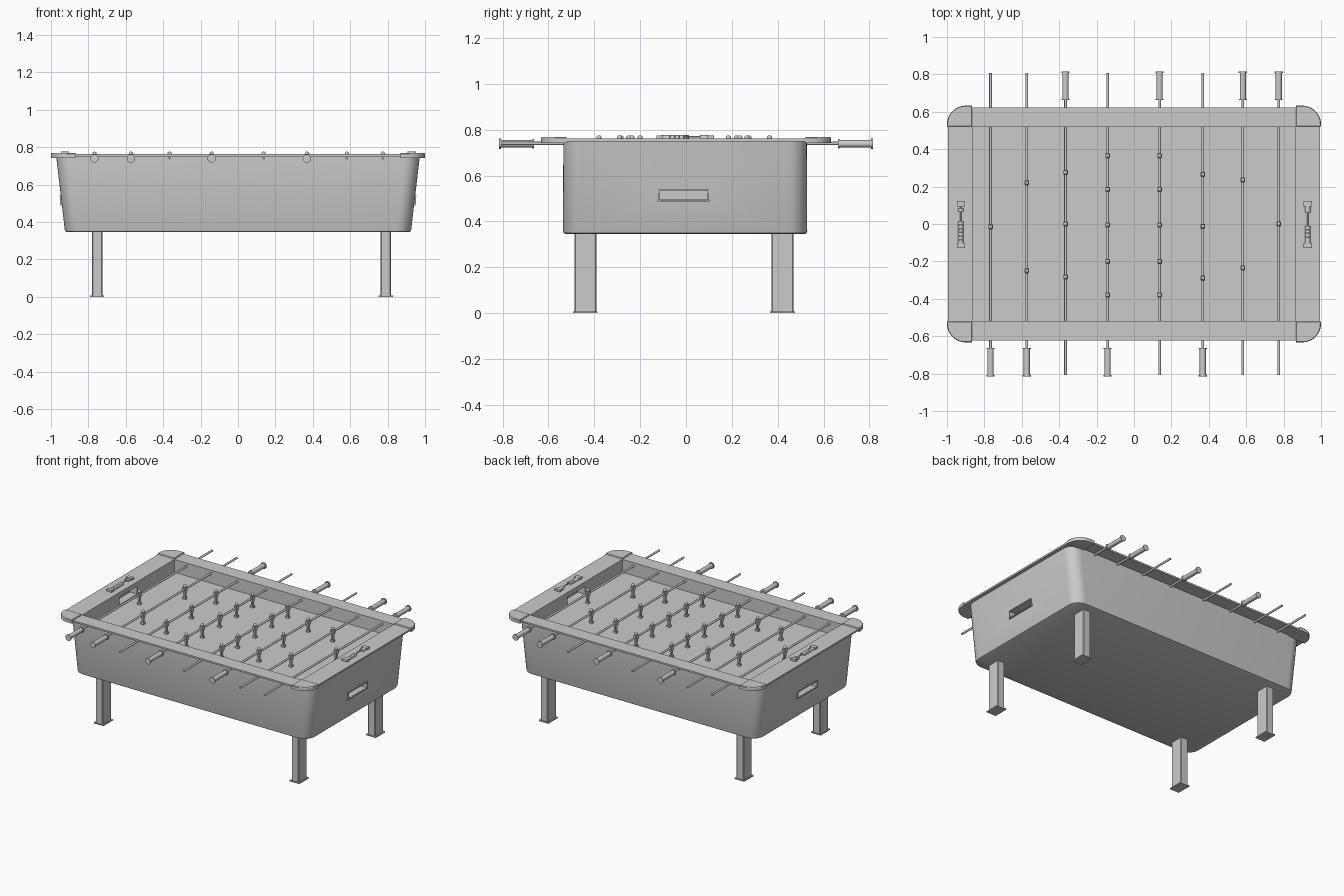
import bpy, bmesh
from math import pi, sin, cos, radians
from mathutils import Matrix, Vector

if "Cube" in bpy.data.objects:
    bpy.data.objects.remove(bpy.data.objects["Cube"], do_unlink=True)

grey = bpy.data.materials.new("plain_grey")
grey.use_nodes = True
grey.diffuse_color = (0.6, 0.6, 0.6, 1)
grey.node_tree.nodes["Principled BSDF"].inputs["Base Color"].default_value = (0.6, 0.6, 0.6, 1)


def box(bm, center, size):
    m = Matrix.Translation(center) @ Matrix.Diagonal((*size, 1))
    return bmesh.ops.create_cube(bm, size=1, matrix=m)["verts"]


def cyl_y(bm, x, z, y0, y1, r, sides=20):
    """Cylinder along y."""
    m = Matrix.Translation((x, (y0 + y1) / 2, z)) @ Matrix.Rotation(pi / 2, 4, "X")
    bmesh.ops.create_cone(bm, cap_ends=True, segments=sides, matrix=m,
                          radius1=r, radius2=r, depth=abs(y1 - y0))


def rounded_outline(hx, hy, r, steps=8):
    """Counter-clockwise rectangle with round corners."""
    pts = []
    for i, (sx, sy) in enumerate(((1, 1), (-1, 1), (-1, -1), (1, -1))):
        for k in range(steps + 1):
            a = (i + k / steps) * pi / 2
            pts.append((sx * (hx - r) + r * cos(a), sy * (hy - r) + r * sin(a)))
    return pts


def loft(bm, rings):
    """Closed solid through outlines given as (points, z)."""
    loops = [[bm.verts.new((x, y, z)) for x, y in pts] for pts, z in rings]
    for low, high in zip(loops, loops[1:]):
        n = len(low)
        for i in range(n):
            j = (i + 1) % n
            bm.faces.new((low[i], low[j], high[j], high[i]))
    bm.faces.new(loops[0][::-1])
    bm.faces.new(loops[-1])


def finish(bm, name, smooth=True):
    bmesh.ops.recalc_face_normals(bm, faces=bm.faces)
    mesh = bpy.data.meshes.new(name)
    bm.to_mesh(mesh)
    bm.free()
    mesh.materials.append(grey)
    ob = bpy.data.objects.new(name, mesh)
    bpy.context.collection.objects.link(ob)
    if smooth:
        shade(ob)
    return ob


def shade(ob):
    bpy.ops.object.select_all(action="DESELECT")
    ob.select_set(True)
    bpy.context.view_layer.objects.active = ob
    bpy.ops.object.shade_smooth_by_angle(angle=radians(30))


def cut(ob, center, size):
    """Subtract a box and discard the cutter."""
    bm = bmesh.new()
    box(bm, center, size)
    cutter = finish(bm, "cutter", smooth=False)
    cutter.hide_render = True
    mod = ob.modifiers.new("cut", "BOOLEAN")
    mod.operation, mod.solver, mod.object = "DIFFERENCE", "EXACT", cutter
    bpy.ops.object.select_all(action="DESELECT")
    ob.select_set(True)
    bpy.context.view_layer.objects.active = ob
    bpy.ops.object.modifier_apply(modifier=mod.name)
    bpy.data.objects.remove(cutter, do_unlink=True)


FLOOR, RAIL_LOW, RAIL_TOP, ROD_Z = 0.67, 0.75, 0.762, 0.741

# Cabinet: tapered tub with a playfield, two goals and two grip recesses
bm = bmesh.new()
loft(bm, [(rounded_outline(0.915, 0.522, 0.07), 0.345),
          (rounded_outline(0.923, 0.53, 0.078), 0.349),
          (rounded_outline(0.926, 0.533, 0.08), 0.357),
          (rounded_outline(0.972, 0.531, 0.08), RAIL_LOW)])
bmesh.ops.translate(bm, verts=bm.verts, vec=(0, -0.004, 0))
cabinet = finish(bm, "cabinet", smooth=False)
cut(cabinet, (0, 0, FLOOR + 0.1), (1.728, 1.036, 0.2))
for side in (-1, 1):
    cut(cabinet, (side * 0.87, 0, 0.702), (0.1, 0.2, 0.056))
    cut(cabinet, (side * 0.94, -0.01, 0.516), (0.09, 0.206, 0.042))
shade(cabinet)

# Top rail around the playfield
bm = bmesh.new()
outline = rounded_outline(0.995, 0.622, 0.1)
loft(bm, [(outline, RAIL_LOW), (outline, RAIL_TOP)])
rail = finish(bm, "top_rail", smooth=False)
cut(rail, (0, 0, RAIL_TOP), (1.728, 1.036, 0.2))
shade(rail)

# Thicker corner caps on the rail
for sx in (-1, 1):
    for sy in (-1, 1):
        arc = [(0.9 + 0.1 * cos(k * pi / 20), 0.533 + 0.1 * sin(k * pi / 20)) for k in range(11)]
        shape = [(0.865, 0.52), (1.0, 0.52)] + arc + [(0.865, 0.633)]
        mid = Vector((0.93, 0.57))
        rim = [tuple(mid + (Vector(p) - mid) * 0.94) for p in shape]
        rings = [(shape, 0.743), (shape, 0.764), (rim, 0.769)]
        bm = bmesh.new()
        loft(bm, [([(sx * x, sy * y) for x, y in pts], z) for pts, z in rings])
        finish(bm, f"corner_cap_{'right' if sx < 0 else 'left'}_{'front' if sy < 0 else 'back'}")

# Legs with flat feet
for lx in (-0.753, 0.79):
    for ly in (-0.439, 0.421):
        bm = bmesh.new()
        box(bm, (lx, ly, 0.177), (0.057, 0.097, 0.345))
        bmesh.ops.bevel(bm, geom=[e for e in bm.edges if abs(e.verts[0].co.z - e.verts[1].co.z) > 0.1],
                        offset=0.005, segments=1, affect="EDGES")
        box(bm, (lx, ly, 0.004), (0.075, 0.107, 0.008))
        finish(bm, f"leg_{'right' if lx < 0 else 'left'}_{'front' if ly < 0 else 'back'}", smooth=False)

# Frames around the grip recesses, leaning with the cabinet ends
for side, label in ((-1, "right"), (1, "left")):
    bm = bmesh.new()
    for dz in (-1, 1):
        wide = 0.23 if dz < 0 else 0.218
        box(bm, (side * (0.942 + dz * 0.0025), -0.01, 0.515 + dz * 0.024), (0.02, wide, 0.007))
    for dy in (-1, 1):
        box(bm, (side * 0.942, -0.01 + dy * 0.106, 0.515), (0.02, 0.006, 0.046))
    finish(bm, f"grip_frame_{label}", smooth=False)

# Score counters: a wire with sliding beads between two end blocks
for x, beads, label in ((-0.926, (0.075, 0.005, -0.015, -0.035, -0.055, -0.075, -0.094), "right"),
                        (0.929, (0.088, 0.07, -0.02, -0.04, -0.06, -0.08, -0.096), "left")):
    bm = bmesh.new()
    for y in (0.108, -0.115):
        box(bm, (x, y, 0.767), (0.043, 0.028, 0.018))
    cyl_y(bm, x, 0.77, -0.115, 0.108, 0.003, sides=16)
    for y in beads:
        cyl_y(bm, x, 0.762, y - 0.009, y + 0.009, 0.015)
    finish(bm, f"score_counter_{label}")


def player(bm, x, y):
    """Small figure hanging from its rod."""
    bmesh.ops.create_uvsphere(bm, u_segments=16, v_segments=10, radius=0.011,
                              matrix=Matrix.Translation((x, y, 0.765)))
    box(bm, (x, y, 0.741), (0.022, 0.028, 0.03))
    for v in box(bm, (x, y, 0.707), (0.015, 0.022, 0.044)):
        if v.co.z < 0.7:
            v.co.x = x + (v.co.x - x) * 0.7
            v.co.y = y + (v.co.y - y) * 0.7
    box(bm, (x, y, 0.68), (0.024, 0.02, 0.014))


# Rods: position, handle side (-1 front, 1 back) and player places
five = (0.365, 0.185, -0.005, -0.2, -0.38)
rods = [(-0.767, -1, (-0.015,)), (-0.573, -1, (0.22, -0.25)),
        (-0.366, 1, (0.275, 0, -0.283)), (-0.141, -1, five),
        (0.137, 1, five), (0.368, -1, (0.265, -0.013, -0.29)),
        (0.582, 1, (0.235, -0.235)), (0.774, 1, (0,))]
for n, (x, end, places) in enumerate(rods, 1):
    bm = bmesh.new()
    cyl_y(bm, x, ROD_Z, -0.806, 0.806, 0.007, sides=16)
    finish(bm, f"rod_{n}")

    bm = bmesh.new()
    for a, b, r in ((0.663, 0.669, 0.021), (0.669, 0.808, 0.0165), (0.808, 0.815, 0.022)):
        cyl_y(bm, x, ROD_Z - 0.002, end * a, end * b, r)
    finish(bm, f"rod_handle_{n}")

    bm = bmesh.new()
    for y in places:
        player(bm, x, y)
    finish(bm, f"players_{n}")
